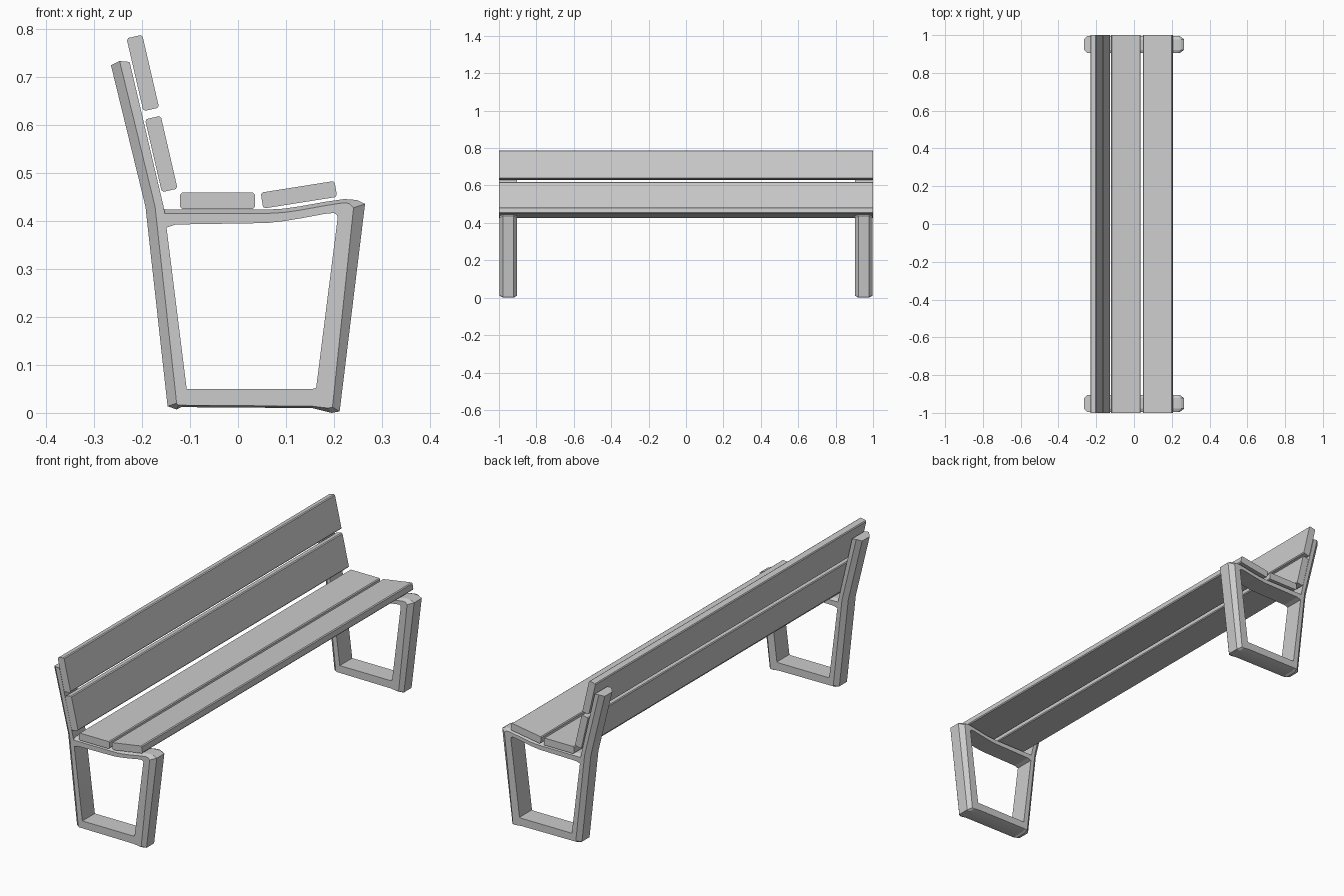
import bpy, bmesh
from math import radians

if "Cube" in bpy.data.objects:
    bpy.data.objects.remove(bpy.data.objects["Cube"])


def finish(name, bm, smooth=False):
    bmesh.ops.recalc_face_normals(bm, faces=bm.faces[:])
    me = bpy.data.meshes.new(name)
    bm.to_mesh(me)
    bm.free()
    ob = bpy.data.objects.new(name, me)
    bpy.context.collection.objects.link(ob)
    if smooth:
        bpy.ops.object.select_all(action='DESELECT')
        ob.select_set(True)
        bpy.context.view_layer.objects.active = ob
        bpy.ops.object.shade_smooth_by_angle(angle=radians(15))
    return ob


def loft(bm, rings):
    """Skin a row of equal-length point rings and cap both ends."""
    rows = [[bm.verts.new(p) for p in r] for r in rings]
    n = len(rows[0])
    for a, b in zip(rows, rows[1:]):
        for k in range(n):
            bm.faces.new((a[k], a[(k + 1) % n], b[(k + 1) % n], b[k]))
    bm.faces.new(rows[0])
    bm.faces.new(rows[-1])


# Planks: full-length boards with small chamfers along their long edges
def plank(name, cx, cz, tilt):
    bm = bmesh.new()
    w, t, c = 0.078, 0.0168, 0.004
    section = [(-w, -t + c), (-w + c, -t), (w - c, -t), (w, -t + c),
               (w, t - c), (w - c, t), (-w + c, t), (-w, t - c)]
    loft(bm, [[(x, y, z) for x, z in section] for y in (-1, 1)])
    ob = finish(name, bm)
    ob.location = (cx, 0, cz)
    ob.rotation_euler = (0, -radians(tilt), 0)


plank("seat_plank_rear", -0.043, 0.4425, 0)
plank("seat_plank_front", 0.127, 0.455, 9)
plank("back_plank_lower", -0.160, 0.540, 103)
plank("back_plank_upper", -0.1985, 0.709, 103)

# Side frame path: outer face edge, chamfer edge and inner edge in x, z
STATIONS = [
    # back post, bend, rear leg
    ((-0.265, 0.725), (-0.247, 0.734), (-0.226, 0.732)),
    ((-0.193, 0.430), (-0.173, 0.430), (-0.154, 0.425)),
    ((-0.147, 0.014), (-0.128, 0.020), (-0.107, 0.050)),
    # foot bar, raised slightly between the feet
    ((-0.128, 0.007), (-0.124, 0.016), (-0.100, 0.050)),
    ((-0.118, 0.012), (-0.116, 0.016), (-0.095, 0.050)),
    ((0.155, 0.010), (0.155, 0.014), (0.145, 0.050)),
    ((0.195, 0.000), (0.188, 0.010), (0.155, 0.050)),
    # front leg and rounded top corner
    ((0.212, 0.003), (0.197, 0.012), (0.163, 0.052)),
    ((0.265, 0.436), (0.241, 0.428), (0.208, 0.408)),
    ((0.248, 0.444), (0.232, 0.437), (0.206, 0.413)),
    ((0.222, 0.446), (0.218, 0.438), (0.200, 0.417)),
    # seat rail
    ((0.180, 0.440), (0.180, 0.432), (0.180, 0.415)),
    ((0.130, 0.431), (0.130, 0.423), (0.132, 0.406)),
    ((0.095, 0.426), (0.095, 0.418), (0.095, 0.400)),
    ((0.060, 0.424), (0.060, 0.416), (0.060, 0.396)),
    ((-0.140, 0.424), (-0.140, 0.416), (-0.130, 0.393)),
    ((-0.168, 0.426), (-0.166, 0.416), (-0.160, 0.383)),
]

# Two matching side frames
for name, cy in (("side_frame_left", -0.95), ("side_frame_right", 0.95)):
    bm = bmesh.new()
    half, cut = 0.046, 0.018
    rings = []
    for o, m, i in STATIONS:
        right = [(o, half - cut), (m, half), (i, half)]
        ring = right + [(p, -y) for p, y in reversed(right)]
        rings.append([(p[0], cy + y, p[1]) for p, y in ring])
    loft(bm, rings)
    finish(name, bm, smooth=True)
